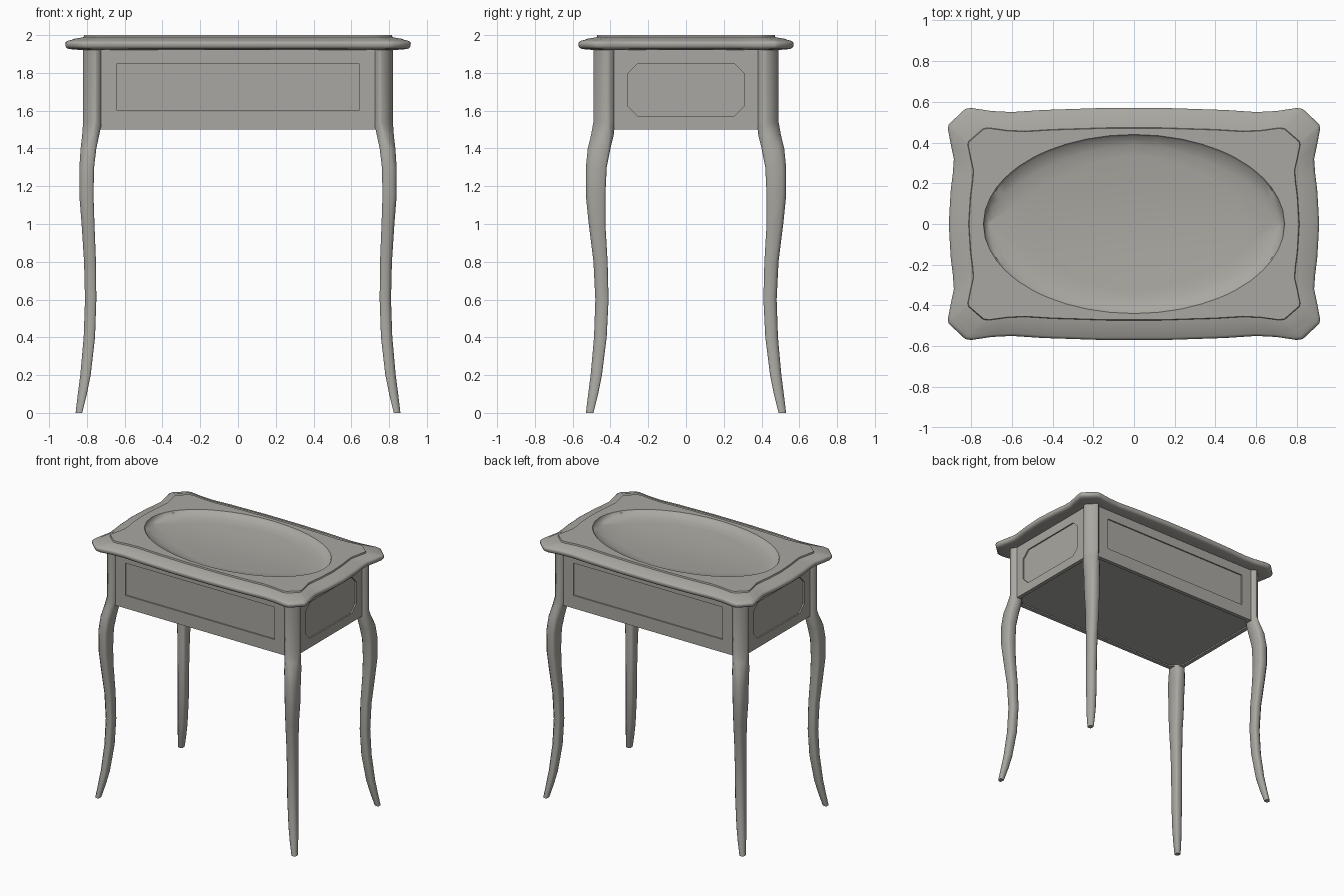
import bpy
import bmesh
from math import atan2, cos, sin, radians

default_cube = bpy.data.objects.get("Cube")
if default_cube:
    bpy.data.objects.remove(default_cube, do_unlink=True)

# Single warm grey finish
grey = bpy.data.materials.new("warm grey")
grey.use_nodes = True
colour = (0.4, 0.39, 0.36, 1)
grey.diffuse_color = colour
grey.node_tree.nodes["Principled BSDF"].inputs["Base Color"].default_value = colour


def finish(bm, name, smooth_angle=None):
    """Turn a bmesh into a named object with the grey finish."""
    bmesh.ops.remove_doubles(bm, verts=bm.verts, dist=0.0001)
    bmesh.ops.recalc_face_normals(bm, faces=bm.faces)
    mesh = bpy.data.meshes.new(name)
    bm.to_mesh(mesh)
    bm.free()
    mesh.materials.append(grey)
    obj = bpy.data.objects.new(name, mesh)
    bpy.context.collection.objects.link(obj)
    bpy.ops.object.select_all(action="DESELECT")
    obj.select_set(True)
    bpy.context.view_layer.objects.active = obj
    if smooth_angle:
        bpy.ops.object.shade_smooth_by_angle(angle=radians(smooth_angle))
    return obj


def loft(bm, rings):
    """Skin a list of equally long closed rings and cap both ends."""
    loops = [[bm.verts.new(point) for point in ring] for ring in rings]
    for lower, upper in zip(loops, loops[1:]):
        for i in range(len(lower)):
            j = (i + 1) % len(lower)
            bm.faces.new((lower[i], lower[j], upper[j], upper[i]))
    bm.faces.new(loops[0])
    bm.faces.new(loops[-1])


def full_outline(quarter):
    """Mirror a quarter outline (running from +y to +x) into a closed one."""
    right = quarter + [(x, -y) for x, y in reversed(quarter[:-1])]
    return right + [(-x, y) for x, y in reversed(right[1:-1])]


# Table top: eared outline, moulded rim, raised panel and sunken dish
HALF_X, HALF_Y = 0.91, 0.57
quarter = [(0, 0.57), (0.15, 0.57), (0.3, 0.565), (0.45, 0.56), (0.6, 0.55),
           (0.7, 0.555), (0.8, 0.57), (0.83, 0.565), (0.91, 0.49), (0.915, 0.47),
           (0.9, 0.39), (0.885, 0.32), (0.89, 0.25), (0.9, 0.17), (0.905, 0.09),
           (0.91, 0)]
outline = full_outline(quarter)
angles = [atan2(y / HALF_Y, x / HALF_X) for x, y in outline]


def rim_ring(inset, z):
    sx, sy = 1 - inset / HALF_X, 1 - inset / HALF_Y
    return [(x * sx, y * sy, z) for x, y in outline]


def oval_ring(a, b, z):
    return [(a * cos(t), b * sin(t), z) for t in angles]


def lens_ring(a, b, z):
    ring = []
    for t in angles:
        side = 1 if sin(t) > 0 else -1
        ring.append((a * cos(t), side * b * (1 - abs(cos(t)) ** 1.6) + 0.01 * sin(t), z))
    return ring


rim_profile = [(0.07, 1.922), (0.022, 1.926), (0.009, 1.931), (0.002, 1.94), (0, 1.955),
               (0.003, 1.963), (0.013, 1.97), (0.035, 1.975), (0.045, 1.98),
               (0.097, 1.989), (0.1, 2)]
rings = [rim_ring(inset, z) for inset, z in rim_profile]
rim = oval_ring(0.74, 0.44, 2)
floor = lens_ring(0.72, 0.33, 1.957)
rings.append(rim)
for blend, depth in ((0.08, 0.32), (0.5, 0.75)):
    rings.append([(p[0] + (q[0] - p[0]) * blend,
                   p[1] + (q[1] - p[1]) * blend,
                   p[2] + (q[2] - p[2]) * depth) for p, q in zip(rim, floor)])
rings.append(floor)
bm = bmesh.new()
loft(bm, rings)
finish(bm, "table_top", 36)

# Apron box, set back a little between the corner posts
APRON_X, APRON_Y, APRON_BOTTOM, APRON_TOP = 0.797, 0.465, 1.5, 1.93
apron_outline = full_outline([(0, APRON_Y), (APRON_X - 0.06, APRON_Y),
                              (APRON_X, APRON_Y - 0.06), (APRON_X, 0)])
bm = bmesh.new()
loft(bm, [[(x, y, z) for x, y in apron_outline] for z in (APRON_BOTTOM, APRON_TOP)])
apron = finish(bm, "apron")

# Recessed panels on all four sides and a shallow recess underneath
DEPTH = 0.01


def panel_outline(half, low, high, cut):
    return [(-half + cut, low), (half - cut, low), (half, low + cut), (half, high - cut),
            (half - cut, high), (-half + cut, high), (-half, high - cut), (-half, low + cut)]


bm = bmesh.new()
for side in (-1, 1):
    long_panel = [(-0.64, 1.6), (0.64, 1.6), (0.64, 1.85), (-0.64, 1.85)]
    loft(bm, [[(u, side * (APRON_Y + d), z) for u, z in long_panel]
              for d in (-DEPTH, DEPTH)])
    short_panel = panel_outline(0.31, 1.57, 1.85, 0.055)
    loft(bm, [[(side * (APRON_X + d), u, z) for u, z in short_panel]
              for d in (-DEPTH, DEPTH)])
under = panel_outline(APRON_X - 0.03, 0.03 - APRON_Y, APRON_Y - 0.03, 0.07)
loft(bm, [[(x, y, APRON_BOTTOM + d) for x, y in under] for d in (-DEPTH, DEPTH)])
cutter = finish(bm, "panel_cutter")
cutter.hide_render = True

cut = apron.modifiers.new("panels", "BOOLEAN")
cut.operation = "DIFFERENCE"
cut.solver = "EXACT"
cut.object = cutter
bpy.ops.object.select_all(action="DESELECT")
bpy.context.view_layer.objects.active = apron
apron.select_set(True)
bpy.ops.object.modifier_apply(modifier=cut.name)
bpy.data.objects.remove(cutter, do_unlink=True)

# Curved legs with posts: height, inner x, outer x, inner y, outer y, corner chamfer
leg_rows = [(0, 0.825, 0.86, 0.49, 0.53, 0.012),
            (0.1, 0.8, 0.848, 0.465, 0.518, 0.017),
            (0.2, 0.78, 0.835, 0.445, 0.505, 0.018),
            (0.4, 0.757, 0.817, 0.42, 0.487, 0.018),
            (0.6, 0.75, 0.81, 0.41, 0.48, 0.018),
            (0.8, 0.752, 0.815, 0.415, 0.49, 0.018),
            (1, 0.76, 0.828, 0.427, 0.515, 0.018),
            (1.15, 0.765, 0.84, 0.427, 0.53, 0.02),
            (1.3, 0.762, 0.84, 0.42, 0.53, 0.022),
            (1.4, 0.75, 0.833, 0.4, 0.52, 0.028),
            (1.47, 0.735, 0.825, 0.383, 0.503, 0.045),
            (1.54, 0.72, 0.82, 0.375, 0.49, 0.06),
            (1.93, 0.72, 0.82, 0.375, 0.49, 0.06)]


def leg(name, sx, sy):
    rings = []
    for z, x0, x1, y0, y1, c in leg_rows:
        e = c / 2
        section = [(x0 + e, y0), (x1 - e, y0), (x1, y0 + e), (x1, y1 - c),
                   (x1 - c, y1), (x0 + e, y1), (x0, y1 - e), (x0, y0 + e)]
        rings.append([(sx * x, sy * y, z) for x, y in section])
    bm = bmesh.new()
    loft(bm, rings)
    finish(bm, name, 55)


for end, sy in (("front", -1), ("back", 1)):
    for side, sx in (("left", 1), ("right", -1)):
        leg(f"{end}_{side}_leg", sx, sy)
